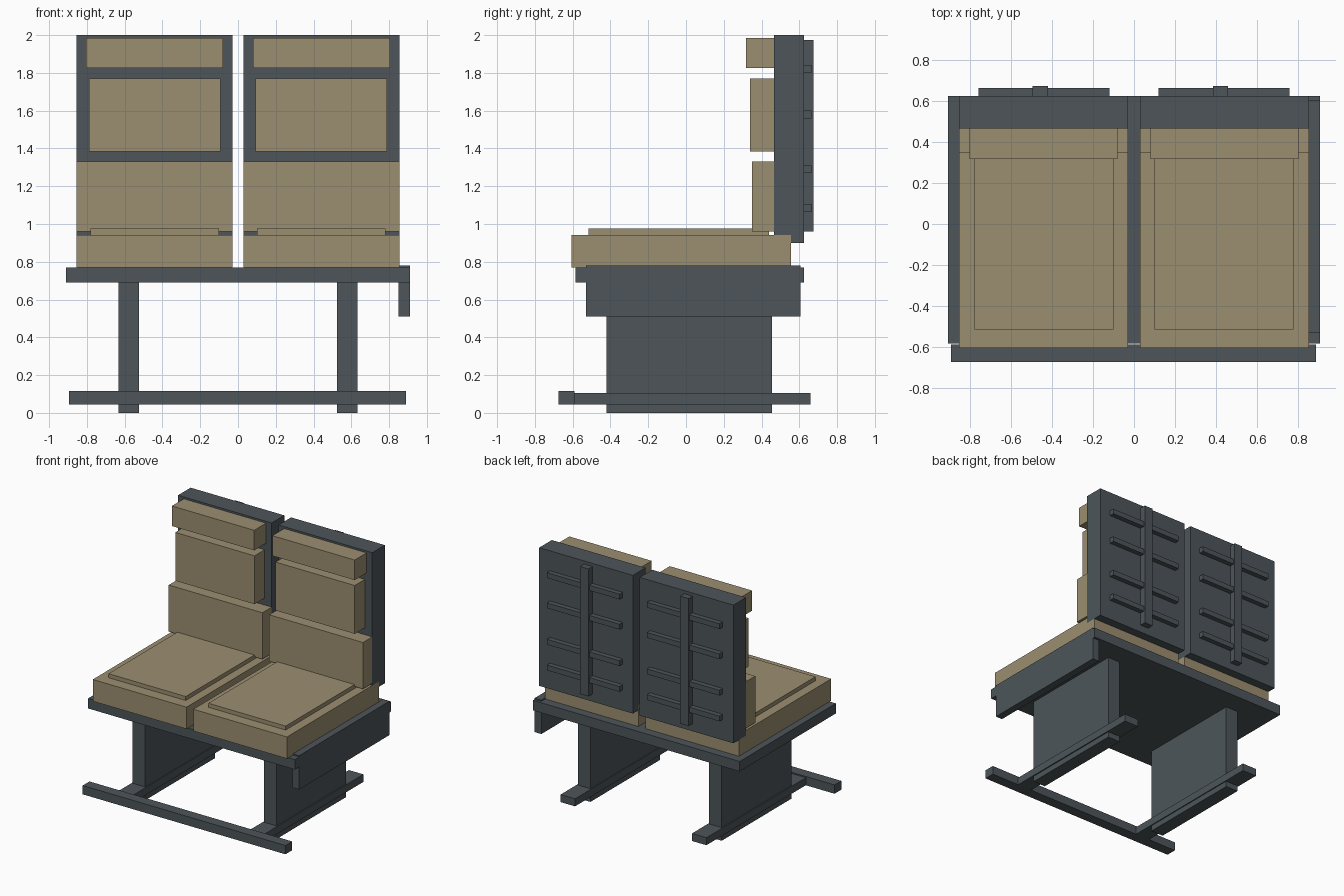
import bpy
import bmesh

cube = bpy.data.objects.get("Cube")
if cube:
    bpy.data.objects.remove(cube, do_unlink=True)


def make_material(name, rgb):
    mat = bpy.data.materials.new(name)
    mat.use_nodes = True
    color = (*rgb, 1)
    mat.diffuse_color = color
    mat.node_tree.nodes["Principled BSDF"].inputs["Base Color"].default_value = color
    return mat


TAN = make_material("tan_upholstery", (0.33, 0.27, 0.16))
GREY = make_material("dark_grey_frame", (0.074, 0.091, 0.10))


def box(name, mat, x, y, z):
    """Axis-aligned box from (low, high) ranges."""
    bm = bmesh.new()
    bmesh.ops.create_cube(bm, size=1)
    for v in bm.verts:
        for i, (low, high) in enumerate((x, y, z)):
            v.co[i] = high if v.co[i] > 0 else low
    mesh = bpy.data.meshes.new(name)
    bm.to_mesh(mesh)
    bm.free()
    mesh.materials.append(mat)
    obj = bpy.data.objects.new(name, mesh)
    bpy.context.collection.objects.link(obj)
    return obj


# Base platform, hanging side plate and front floor rail
box("base_platform", GREY, (-0.91, 0.91), (-0.585, 0.625), (0.69, 0.77))
box("left_side_plate", GREY, (0.85, 0.91), (-0.53, 0.605), (0.51, 0.78))
box("front_floor_rail", GREY, (-0.895, 0.89), (-0.675, -0.59), (0.045, 0.115))

for side, s in (("left", 1), ("right", -1)):
    def span(a, b):
        return tuple(sorted((a * s, b * s)))

    # Leg panel and floor skid
    box(side + "_leg_panel", GREY, span(0.523, 0.633), (-0.42, 0.455), (0, 0.7))
    box(side + "_floor_skid", GREY, span(0.515, 0.642), (-0.6, 0.66), (0.045, 0.105))

    # Seat cushion with raised pad
    box(side + "_seat_cushion", TAN, span(0.03, 0.855), (-0.605, 0.555), (0.77, 0.943))
    box(side + "_seat_pad", TAN, span(0.1, 0.78), (-0.515, 0.44), (0.93, 0.975))

    # Backrest shell and its three cushions
    box(side + "_backrest", GREY, span(0.03, 0.855), (0.467, 0.625), (0.9, 2.0))
    box(side + "_lower_back_cushion", TAN, span(0.03, 0.855), (0.35, 0.47), (0.96, 1.33))
    box(side + "_middle_back_cushion", TAN, span(0.092, 0.79), (0.34, 0.47), (1.385, 1.77))
    box(side + "_headrest", TAN, span(0.08, 0.805), (0.318, 0.47), (1.825, 1.985))

    # Rear slats and upright strip
    strip = 0.423 if s > 0 else -0.458
    box(side + "_rear_strip", GREY, (strip - 0.037, strip + 0.037), (0.62, 0.675), (0.96, 1.975))
    for i, z in enumerate((1.085, 1.29, 1.58, 1.82)):
        box(f"{side}_rear_slat_{i + 1}", GREY, span(0.12, 0.76), (0.62, 0.664), (z - 0.021, z + 0.021))
